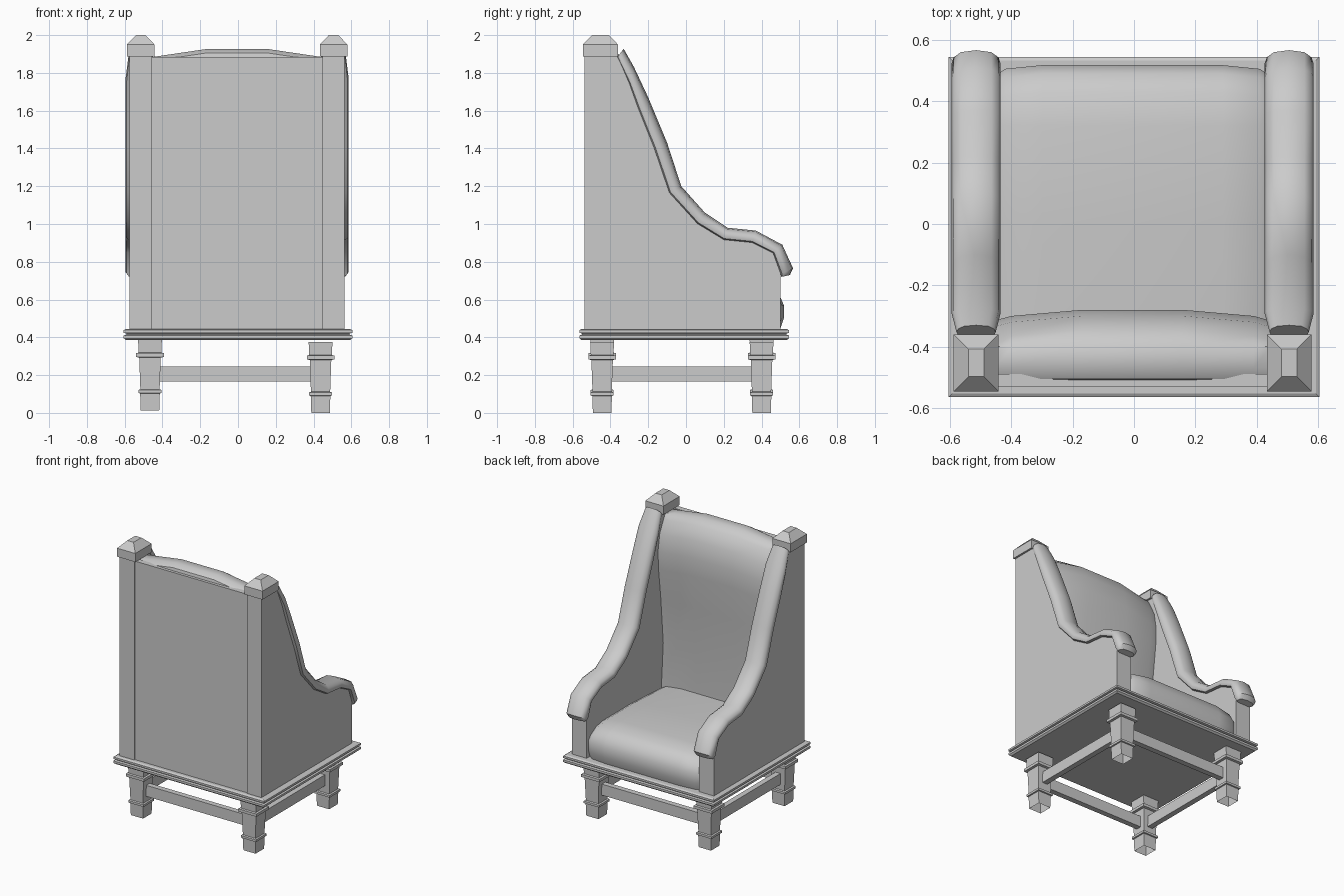
import bpy, bmesh


def finish(name, bm, smooth=None):
    bmesh.ops.recalc_face_normals(bm, faces=bm.faces)
    me = bpy.data.meshes.new(name)
    bm.to_mesh(me)
    bm.free()
    ob = bpy.data.objects.new(name, me)
    bpy.context.collection.objects.link(ob)
    if smooth:
        bpy.ops.object.select_all(action='DESELECT')
        ob.select_set(True)
        bpy.context.view_layer.objects.active = ob
        bpy.ops.object.shade_smooth_by_angle(angle=smooth)
    return ob


def loft(name, rings, cap_start=True, cap_end=True, smooth=None):
    """Skin a list of closed rings."""
    bm = bmesh.new()
    vs = [[bm.verts.new(p) for p in r] for r in rings]
    n = len(vs[0])
    for a, b in zip(vs, vs[1:]):
        for i in range(n):
            j = (i + 1) % n
            bm.faces.new((a[i], a[j], b[j], b[i]))
    if cap_start:
        bm.faces.new(vs[0][::-1])
    if cap_end:
        bm.faces.new(vs[-1])
    return finish(name, bm, smooth)


def rect(cx, cy, hx, hy, z):
    return [(cx + a * hx, cy + b * hy, z) for a, b in ((-1, -1), (1, -1), (1, 1), (-1, 1))]


def box(name, x0, x1, y0, y1, z0, z1):
    cx, cy, hx, hy = (x0 + x1) / 2, (y0 + y1) / 2, (x1 - x0) / 2, (y1 - y0) / 2
    return loft(name, [rect(cx, cy, hx, hy, z) for z in (z0, z1)])


# Moulded base plate
loft("base_plate", [rect(0, -0.01, 0.605 - d, 0.555 - d, z) for d, z in
     ((0.012, 0.385), (0.0, 0.395), (0.0, 0.41), (0.014, 0.414), (0.014, 0.42),
      (0.0, 0.424), (0.0, 0.438), (0.012, 0.445))])

# Tapered square legs with two collars, open underneath
LEG_X, LEG_Y = (-0.466, 0.437), (-0.444, 0.40)
leg_profile = ((0.049, 0.0), (0.052, 0.09), (0.061, 0.092), (0.061, 0.108), (0.051, 0.112),
               (0.057, 0.28), (0.073, 0.283), (0.073, 0.303), (0.060, 0.306), (0.063, 0.376))
for x, side, dz in ((LEG_X[0], "left", 0.013), (LEG_X[1], "right", 0.0)):
    for y, end in ((LEG_Y[0], "back"), (LEG_Y[1], "front")):
        loft(f"{end}_{side}_leg", [rect(x, y, h, h, z + dz) for h, z in leg_profile],
             cap_start=False)

# Stretchers between the legs
for x, side in zip(LEG_X, ("left", "right")):
    box(f"{side}_stretcher", x - 0.02, x + 0.02, LEG_Y[0] + 0.05, LEG_Y[1] - 0.05, 0.165, 0.245)
for y, end in zip(LEG_Y, ("back", "front")):
    box(f"{end}_stretcher", LEG_X[0] + 0.05, LEG_X[1] - 0.05, y - 0.02, y + 0.02, 0.165, 0.245)

# Arm curve as (y, z) pairs: underside and top of the padded roll
under = [(-0.365, 1.88), (-0.30, 1.74), (-0.25, 1.60), (-0.17, 1.40), (-0.09, 1.165),
         (0.06, 1.0), (0.20, 0.915), (0.35, 0.90), (0.46, 0.845), (0.50, 0.735), (0.505, 0.72)]
top = [(-0.33, 1.928), (-0.275, 1.83), (-0.20, 1.67), (-0.10, 1.43), (-0.025, 1.20),
       (0.10, 1.06), (0.22, 0.98), (0.37, 0.965), (0.51, 0.89), (0.567, 0.765), (0.55, 0.73)]
section = ((-0.055, 0), (-0.075, 0.12), (-0.08, 0.35), (-0.073, 0.65), (-0.05, 0.9), (0, 1),
           (0.05, 0.9), (0.073, 0.65), (0.08, 0.35), (0.075, 0.12), (0.055, 0))

for cx, side in ((-0.515, "left"), (0.506, "right")):
    # Side panel including the rear post
    outline = [(0.50, 0.445), (-0.538, 0.445), (-0.538, 1.89), (-0.365, 1.89)]
    outline += [(y + 0.003, z + 0.01) for y, z in under[1:9]] + [(0.50, 0.74)]
    loft(f"{side}_side_panel", [[(x, y, z) for y, z in outline]
                                for x in (cx - 0.059, cx + 0.059)])
    # Padded arm roll
    rings = []
    for i, (u, t) in enumerate(zip(under, top)):
        w = 0.8 if i in (0, 10) else 1.0
        rings.append([(cx + sx * w, u[0] + (t[0] - u[0]) * k, u[1] + (t[1] - u[1]) * k)
                      for sx, k in section])
    loft(f"{side}_arm_roll", rings, smooth=0.8)
    # Post cap
    loft(f"{side}_post_cap", [rect(cx, -0.453, hx, hy, z) for hx, hy, z in
         ((0.073, 0.093, 1.888), (0.073, 0.093, 1.95), (0.025, 0.045, 2.0))])

# Back panel
box("back_panel", -0.46, 0.45, -0.53, -0.49, 0.445, 1.885)

# Back cushion with an arched, rolled top
profile = ((-0.50, 0.46), (-0.515, 1.86), (-0.505, 1.905), (-0.47, 1.926), (-0.40, 1.925),
           (-0.345, 1.89), (-0.30, 1.80), (-0.28, 1.68), (-0.285, 1.55), (-0.31, 1.30),
           (-0.34, 0.95), (-0.355, 0.66), (-0.36, 0.46))
rings = []
for x, dy, dz in ((-0.455, 0.035, 0.042), (-0.40, 0.02, 0.034), (-0.17, 0, 0),
                  (0.16, 0, 0), (0.39, 0.02, 0.034), (0.445, 0.035, 0.042)):
    rings.append([(x, y - (dy if y > -0.36 and z > 0.7 else 0), z - (dz if z > 1.5 else 0))
                  for y, z in profile])
loft("back_cushion", rings, smooth=0.8)

# Seat cushion, slightly crowned with a rounded front
seat = ((-0.50, 0.446), (-0.50, 0.66), (-0.36, 0.665), (0.0, 0.685), (0.32, 0.685), (0.43, 0.67),
        (0.49, 0.635), (0.518, 0.57), (0.518, 0.50), (0.50, 0.446))
rings = []
for x, dy, dz in ((-0.455, 0.035, 0.035), (-0.42, 0.012, 0.015), (-0.30, 0, 0),
                  (0.29, 0, 0), (0.41, 0.012, 0.015), (0.445, 0.035, 0.035)):
    rings.append([(x, y - (dy if y > 0.4 else 0), z - (dz if z > 0.6 else 0)) for y, z in seat])
loft("seat_cushion", rings, smooth=0.8)
